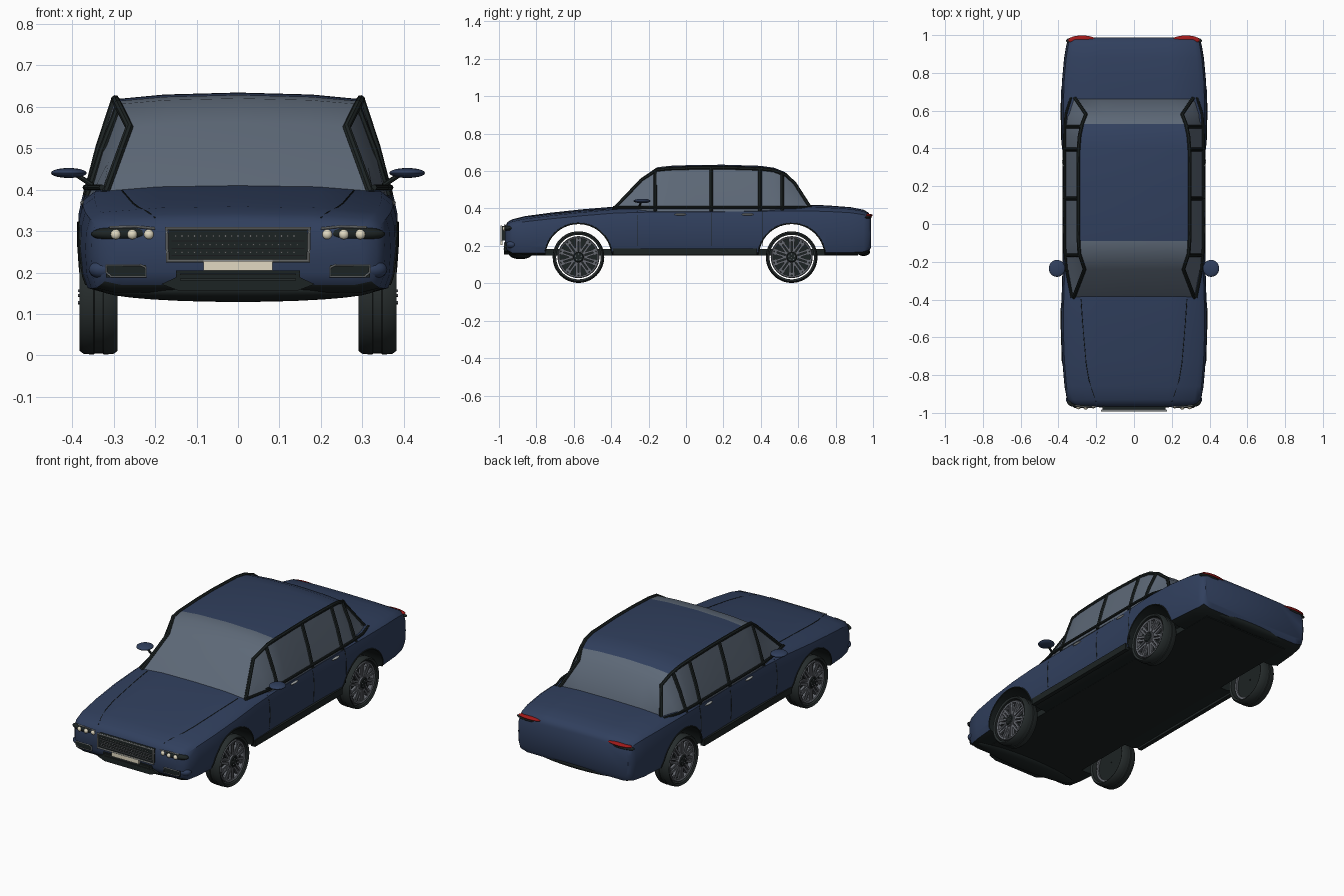
import bpy, bmesh, math
from mathutils import Vector, Matrix
from mathutils.bvhtree import BVHTree

cube = bpy.data.objects.get("Cube")
if cube:
    bpy.data.objects.remove(cube, do_unlink=True)


def material(name, r, g, b):
    m = bpy.data.materials.new(name)
    m.use_nodes = True
    m.diffuse_color = (r, g, b, 1)
    m.node_tree.nodes["Principled BSDF"].inputs["Base Color"].default_value = (r, g, b, 1)
    return m


BLUE = material("navy paint", 0.03, 0.05, 0.11)
GLASS = material("window glass", 0.11, 0.14, 0.185)
BLACK = material("black trim", 0.012, 0.017, 0.017)
RUBBER = material("tyre rubber", 0.02, 0.026, 0.026)
ALLOY = material("wheel alloy", 0.13, 0.14, 0.16)
CHROME = material("chrome", 0.36, 0.38, 0.38)
CREAM = material("cream lamp", 0.76, 0.7, 0.54)
RED = material("tail red", 0.35, 0.01, 0.01)
SIDES = ((1, "left"), (-1, "right"))


def smooth(ob):
    bpy.ops.object.select_all(action='DESELECT')
    ob.select_set(True)
    bpy.context.view_layer.objects.active = ob
    bpy.ops.object.shade_smooth_by_angle(angle=math.radians(38))
    return ob


def finish(name, bm, mats, rule=None):
    bmesh.ops.recalc_face_normals(bm, faces=bm.faces)
    if rule:
        for f in bm.faces:
            f.material_index = rule(f.calc_center_median(), f.normal)
    me = bpy.data.meshes.new(name)
    bm.to_mesh(me)
    bm.free()
    ob = bpy.data.objects.new(name, me)
    bpy.context.collection.objects.link(ob)
    for m in mats:
        me.materials.append(m)
    return smooth(ob)


def loft(name, rings, mats, loop=False, rule=None):
    bm = bmesh.new()
    vs = [[bm.verts.new(p) for p in ring] for ring in rings]
    n = len(rings[0])
    for a, b in zip(vs, vs[1:] + vs[:1] if loop else vs[1:]):
        for i in range(n):
            j = (i + 1) % n
            bm.faces.new((a[i], a[j], b[j], b[i]))
    if not loop:
        bm.faces.new(vs[0])
        bm.faces.new(vs[-1])
    return finish(name, bm, mats, rule)


def mirrored(half, y):
    pts = half + [(-x, z) for x, z in reversed(half) if x > 0]
    return [(x, y, z) for x, z in pts]


def boxes(name, items, mat, turns=(0,), origin=(0, 0, 0)):
    bm = bmesh.new()
    for t in turns:
        for loc, size in items:
            bmesh.ops.create_cube(bm, size=1, matrix=Matrix.Translation(origin) @ Matrix.Rotation(t, 4, 'X')
                                  @ Matrix.Translation(loc) @ Matrix.Diagonal((*size, 1)))
    return finish(name, bm, [mat])


def blob(name, loc, radii, mat):
    bm = bmesh.new()
    bmesh.ops.create_uvsphere(bm, u_segments=24, v_segments=14, radius=1,
                              matrix=Matrix.Translation(loc) @ Matrix.Diagonal((*radii, 1)))
    return finish(name, bm, [mat])


def tube(name, pts, radius, mat, cyclic=False):
    cu = bpy.data.curves.new(name, 'CURVE')
    cu.dimensions = '3D'
    cu.bevel_depth = radius
    cu.bevel_resolution = 2
    cu.use_fill_caps = True
    sp = cu.splines.new('POLY')
    sp.points.add(len(pts) - 1)
    for p, co in zip(sp.points, pts):
        p.co = (*co, 1)
    sp.use_cyclic_u = cyclic
    cu.materials.append(mat)
    ob = bpy.data.objects.new(name, cu)
    bpy.context.collection.objects.link(ob)
    bpy.ops.object.select_all(action='DESELECT')
    ob.select_set(True)
    bpy.context.view_layer.objects.active = ob
    bpy.ops.object.convert(target='MESH')
    return smooth(bpy.context.object)


def lathe(name, profile, centre, mat, flip=1, steps=48):
    rings = []
    for k in range(steps):
        a = math.tau * k / steps
        rings.append([Vector(centre) + Vector((x * flip, r * math.cos(a), r * math.sin(a))) for r, x in profile])
    return loft(name, rings, [mat], loop=True)


# Lower body: y, half width, bottom, shoulder height, crown
STATIONS = [(-.968, .30, .2, .295, .005), (-.955, .335, .17, .315, .012), (-.93, .355, .152, .33, .012),
            (-.86, .368, .15, .345, .014), (-.72, .38, .15, .362, .016), (-.55, .386, .15, .38, .016),
            (-.38, .383, .15, .395, .015), (-.15, .376, .15, .402, .01), (.15, .374, .15, .402, .01),
            (.4, .38, .15, .405, .01), (.58, .386, .15, .408, .012), (.75, .382, .15, .405, .012),
            (.88, .37, .15, .397, .01), (.95, .358, .155, .385, .008), (.975, .35, .165, .372, .006),
            (.988, .335, .19, .355, .004)]
rings = []
for y, w, zb, zt, c in STATIONS:
    h = zt - zb
    rings.append(mirrored([(0, zb), (w * .84, zb), (w * .96, zb + h * .06), (w * .99, zb + h * .22),
                           (w, zb + h * .5), (w * .995, zb + h * .75), (w * .97, zb + h * .92),
                           (w * .9, zt), (w * .5, zt + c * .8), (0, zt + c)], y))
body = loft("body_shell", rings, [BLUE, BLACK], rule=lambda c, n: int(n.z < -.6))
tree = BVHTree.FromPolygons([v.co for v in body.data.vertices], [p.vertices for p in body.data.polygons])


def on_side(s, y, z):
    return tree.ray_cast(Vector((s, y, z)), Vector((-s, 0, 0)))[0]


def on_top(x, y):
    return tree.ray_cast(Vector((x, y, 1)), Vector((0, 0, -1)))[0]


# Open wheel arches
AXLES = (("front", -.575), ("rear", .565))
HUB_Z, ARCH = .14, .177
for label, y in AXLES:
    bm = bmesh.new()
    bmesh.ops.create_cone(bm, cap_ends=True, segments=64, radius1=ARCH, radius2=ARCH, depth=1.2,
                          matrix=Matrix.Translation((0, y, HUB_Z)) @ Matrix.Rotation(math.pi / 2, 4, 'Y'))
    cutter = finish(label + "_arch_cutter", bm, [BLUE, BLACK], rule=lambda c, n: 1)
    cutter.hide_render = True
    mod = body.modifiers.new("arch", 'BOOLEAN')
    mod.operation, mod.solver, mod.object = 'DIFFERENCE', 'EXACT', cutter
    bpy.context.view_layer.objects.active = body
    bpy.ops.object.modifier_apply(modifier=mod.name)
    bpy.data.objects.remove(cutter, do_unlink=True)
smooth(body)

# Cabin: y, base half width, rail half width, rail height, crown
CABIN = [(-.39, .325, .32, .392, .012), (-.24, .355, .262, .55, .012), (-.155, .362, .29, .606, .014),
         (-.09, .364, .294, .613, .015), (.05, .364, .296, .617, .016), (.2, .364, .296, .618, .016),
         (.4, .365, .294, .612, .016), (.47, .365, .288, .603, .015), (.53, .362, .275, .58, .014),
         (.58, .358, .255, .535, .012), (.67, .33, .315, .395, .012)]
BASE = .385


def side_points(y):
    for a, b in zip(CABIN, CABIN[1:]):
        if a[0] <= y <= b[0]:
            t = (y - a[0]) / (b[0] - a[0])
            _, xb, xt, zt, _ = [p + (q - p) * t for p, q in zip(a, b)]
            return (xb, BASE), ((xb + xt) / 2 + .004, (BASE + zt) / 2), (xt, zt)


rings = []
for y, xb, xt, zt, c in CABIN:
    rings.append(mirrored([(0, BASE)] + list(side_points(y)) + [(xt * .6, zt + c * .7), (0, zt + c)], y))
loft("cabin", rings, [GLASS, BLUE], rule=lambda c, n: int(n.z > .8 and -.09 < c.y < .53))

for s, side in SIDES:
    # Window frames and pillars
    tube(side + "_roof_rail", [(s * r[2], r[0], r[3]) for r in CABIN], .010, BLACK)
    tube(side + "_belt_trim", [(s * (r[1] + .003), r[0], .405) for r in CABIN], .007, BLACK)
    for name, y in (("front", -.165), ("centre", .135), ("rear", .395), ("quarter", .515)):
        tube(f"{side}_{name}_pillar", [(s * x, y, z) for x, z in side_points(y)], .010, BLACK)

    # Door seams, handles, bonnet seam
    for k, y in enumerate((-.26, .135, .41)):
        tube(f"{side}_door_seam_{k}", [on_side(s, y, z) for z in (.2, .24, .28, .32, .36, .385)], .002, BLACK)
    for k, y in enumerate((-.03, .33)):
        p = on_side(s, y, .368)
        blob(f"{side}_door_handle_{k}", p, (.01, .032, .006), CHROME)
    tube(side + "_bonnet_seam", [on_top(s * x, y) for x, y in
         ((.28, -.4), (.272, -.52), (.262, -.64), (.253, -.74), (.24, -.82), (.215, -.9), (.2, -.94))], .002, BLACK)

    # Mirror
    blob(side + "_mirror", (s * .408, -.235, .44), (.043, .045, .012), BLUE)
    tube(side + "_mirror_arm", [(s * .35, -.25, .41), (s * .39, -.24, .436)], .006, BLACK)

    # Sill and arch lips
    boxes(side + "_sill", [((s * .366, -.005, .168), (.024, .77, .036))], BLACK)
    for label, y in AXLES:
        arc = [math.radians(a) for a in range(8, 173, 6)]
        tube(f"{side}_{label}_arch_lip", [on_side(s, y + (ARCH + .003) * math.cos(a), HUB_Z + (ARCH + .003) * math.sin(a))
                                          for a in arc], .004, BLACK)

    # Headlamps, fog lamps and front bumper pods
    blob(side + "_headlamp_bezel", (s * .275, -.944, .293), (.08, .03, .019), BLACK)
    for k, (x, y) in enumerate(((.215, -.966), (.255, -.972), (.295, -.971))):
        blob(f"{side}_headlamp_{k}", (s * x, y, .292), (.012, .01, .012), CREAM)
    tube(side + "_headlamp_brow", [(s * .2, -.968, .306), (s * .25, -.97, .311), (s * .31, -.962, .309)], .003, CHROME)
    blob(side + "_bumper_pod", (s * .32, -.93, .207), (.04, .03, .024), BLUE)
    boxes(side + "_fog_lamp", [((s * .27, -.955, .203), (.096, .03, .03))], BLACK)
    tube(side + "_fog_lamp_trim", [(s * x, -.971, z) for x, z in
         ((.222, .19), (.222, .212), (.235, .218), (.318, .218), (.318, .2), (.305, .19))], .002, CHROME, True)

    # Tail lamps
    blob(side + "_tail_lamp", (s * .275, .974, .363), (.073, .024, .009), RED)
    blob(side + "_tail_lamp_base", (s * .285, .97, .352), (.076, .022, .011), BLACK)

    # Wheels
    for label, y in AXLES:
        c = (s * .336, y, HUB_Z)
        n = f"{side}_{label}_"
        lathe(n + "tyre", [(.119, -.04), (.129, -.046), (.136, -.036), (.138, -.012), (.135, -.01), (.135, .01),
                           (.138, .012), (.136, .036), (.129, .046), (.119, .04)], c, RUBBER, s)
        lathe(n + "rim", [(.1, -.02), (.112, -.02), (.112, .034), (.108, .038), (.1, .034)], c, ALLOY, s)
        lathe(n + "brake_disc", [(.004, -.01), (.103, -.01), (.103, .012), (.004, .012)], c, BLACK, s)
        lathe(n + "hub", [(.001, .01), (.03, .01), (.03, .04), (.024, .045), (.001, .045)], c, BLACK, s)
        lathe(n + "hub_ring", [(.027, .02), (.034, .02), (.034, .041), (.027, .041)], c, ALLOY, s)
        turns = [math.tau * k / 10 for k in range(10)]
        boxes(n + "spokes", [((s * .026, .009, .066), (.014, .011, .078)),
                             ((s * .026, -.009, .066), (.014, .011, .078)),
                             ((s * .024, 0, .09), (.01, .034, .014))], ALLOY, turns, c)
        boxes(n + "wheel_nuts", [((s * .046, 0, .016), (.008, .006, .006))], ALLOY, turns[::2], c)

# Floor between the wheels
boxes("floor_pan", [((0, .02, .166), (.54, 1.8, .034))], BLACK)

# Grille with frame, bars and studs
boxes("grille_back", [((0, -.97, .267), (.336, .03, .076))], BLACK)
tube("grille_frame", [(x, -.988, z) for x, z in ((-.17, .228), (.17, .228), (.172, .306), (-.172, .306))],
     .005, CHROME, True)
boxes("grille_bars", [((0, -.987, z), (.32, .008, .003)) for z in (.276, .258, .241)], ALLOY)
boxes("grille_studs", [((-.15 + .015 * i + (.0075 if r % 2 else 0), -.987, z), (.004, .01, .004))
                       for r, z in enumerate((.288, .267, .249)) for i in range(20)], CHROME)
boxes("front_plate", [((0, -.986, .218), (.166, .012, .026))], CREAM)

# Lower intake, chin and rear valance
half = [(0, .155), (.14, .155), (.185, .172), (.15, .188), (.15, .205), (0, .205)]
loft("lower_intake", [mirrored(half, -.93), mirrored(half, -.972)], [BLACK])
boxes("intake_slats", [((0, -.973, z), (.28, .008, .004)) for z in (.196, .183)], RUBBER)
blob("front_chin", (0, -.885, .157), (.33, .062, .028), BLACK)
blob("rear_valance", (0, .95, .168), (.25, .034, .022), BLACK)
